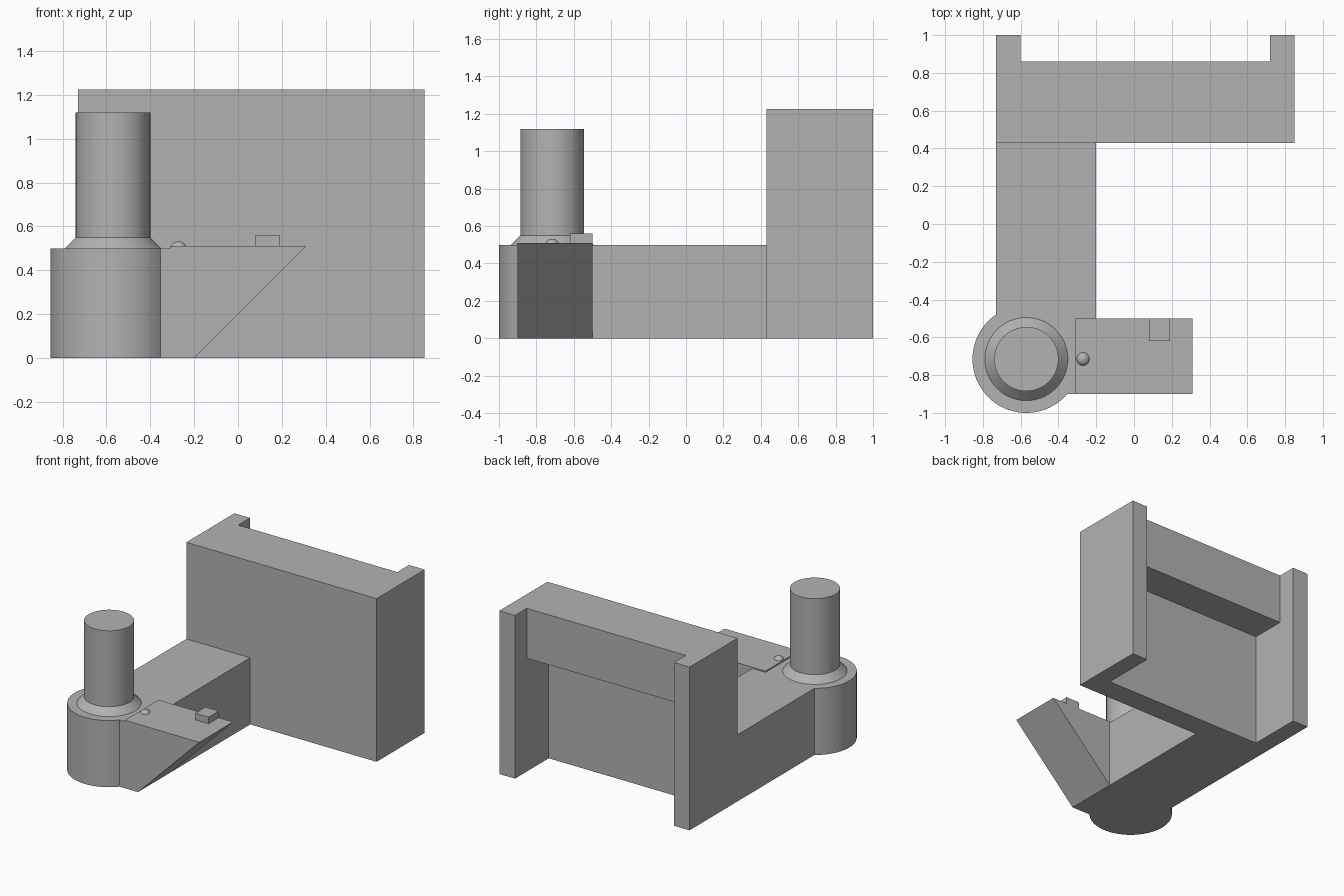
import bpy, bmesh, math
from mathutils import Vector

if "Cube" in bpy.data.objects:
    bpy.data.objects.remove(bpy.data.objects["Cube"])

GREY = (0.45, 0.45, 0.45, 1)
mat = bpy.data.materials.new("plain grey")
mat.use_nodes = True
mat.diffuse_color = GREY
mat.node_tree.nodes["Principled BSDF"].inputs["Base Color"].default_value = GREY


def finish(name, bm, smooth=False):
    bmesh.ops.recalc_face_normals(bm, faces=bm.faces)
    mesh = bpy.data.meshes.new(name)
    bm.to_mesh(mesh)
    bm.free()
    mesh.materials.append(mat)
    obj = bpy.data.objects.new(name, mesh)
    bpy.context.collection.objects.link(obj)
    if smooth:
        bpy.ops.object.select_all(action='DESELECT')
        obj.select_set(True)
        bpy.context.view_layer.objects.active = obj
        bpy.ops.object.shade_smooth_by_angle(angle=math.radians(30))
    return obj


def prism(name, points, offset, smooth=False):
    """Extrude a closed outline of 3D points along an offset."""
    bm = bmesh.new()
    face = bm.faces.new([bm.verts.new(p) for p in points])
    grown = bmesh.ops.extrude_face_region(bm, geom=[face], use_keep_orig=True)
    moved = [v for v in grown["geom"] if isinstance(v, bmesh.types.BMVert)]
    bmesh.ops.translate(bm, verts=moved, vec=Vector(offset))
    return finish(name, bm, smooth)


def box(name, x0, x1, y0, y1, z0, z1):
    outline = [(x0, y0, z0), (x1, y0, z0), (x1, y1, z0), (x0, y1, z0)]
    return prism(name, outline, (0, 0, z1 - z0))


# Shared dimensions
LEFT, RIGHT, WALL, BACK = -0.73, 0.85, 0.43, 1.0
INNER_L, INNER_R, INNER_Y = -0.6, 0.72, 0.6
HEIGHT, ARM_TOP = 1.225, 0.5
ARM_R, ARM_FRONT = -0.2, -0.9
CX, CY, BOSS_R = -0.57, -0.715, 0.285

# Upright U-shaped channel, open at the back
channel = [(LEFT, WALL), (RIGHT, WALL), (RIGHT, BACK), (INNER_R, BACK),
           (INNER_R, INNER_Y), (INNER_L, INNER_Y), (INNER_L, BACK), (LEFT, BACK)]
prism("back_channel", [(x, y, 0) for x, y in channel], (0, 0, HEIGHT))

# Thick lip across the top of the channel
box("upper_lip", INNER_L, INNER_R, INNER_Y, 0.86, 0.85, HEIGHT)

# Arm whose front corner swells into a round boss
start = math.pi - math.acos((CX - LEFT) / BOSS_R)
end = 2 * math.pi - math.asin((CY - ARM_FRONT) / BOSS_R)
STEPS = 48
arm = [(ARM_R, ARM_FRONT), (ARM_R, WALL), (LEFT, WALL)]
for i in range(STEPS + 1):
    a = start + (end - start) * i / STEPS
    arm.append((CX + BOSS_R * math.cos(a), CY + BOSS_R * math.sin(a)))
prism("arm_with_boss", [(x, y, 0) for x, y in arm], (0, 0, ARM_TOP), True)

# Post on a sloped collar, turned from a profile
bm = bmesh.new()
profile = [(0, ARM_TOP), (0.22, ARM_TOP), (0.17, 0.55), (0.17, 1.12), (0, 1.12)]
verts = [bm.verts.new((CX + r, CY, z)) for r, z in profile]
edges = [bm.edges.new(pair) for pair in zip(verts, verts[1:])]
bmesh.ops.spin(bm, geom=verts + edges, cent=(CX, CY, 0), axis=(0, 0, 1),
               angle=2 * math.pi, steps=64)
bmesh.ops.remove_doubles(bm, verts=bm.verts, dist=0.0005)
finish("post", bm, True)

# Side bracket with a sloped underside and a thin plate over the arm
TOP = 0.51
bracket = [(-0.31, ARM_TOP), (ARM_R, ARM_TOP), (ARM_R, 0), (0.31, TOP), (-0.31, TOP)]
prism("side_bracket", [(x, ARM_FRONT, z) for x, z in bracket], (0, 0.4, 0))

# Small stop block and round pin head on the bracket
box("stop_block", 0.08, 0.19, -0.62, -0.5, TOP, 0.56)
bm = bmesh.new()
bmesh.ops.create_uvsphere(bm, u_segments=32, v_segments=16, radius=0.038)
bmesh.ops.translate(bm, verts=bm.verts, vec=(-0.27, CY, 0.494))
finish("pin_head", bm, True)
